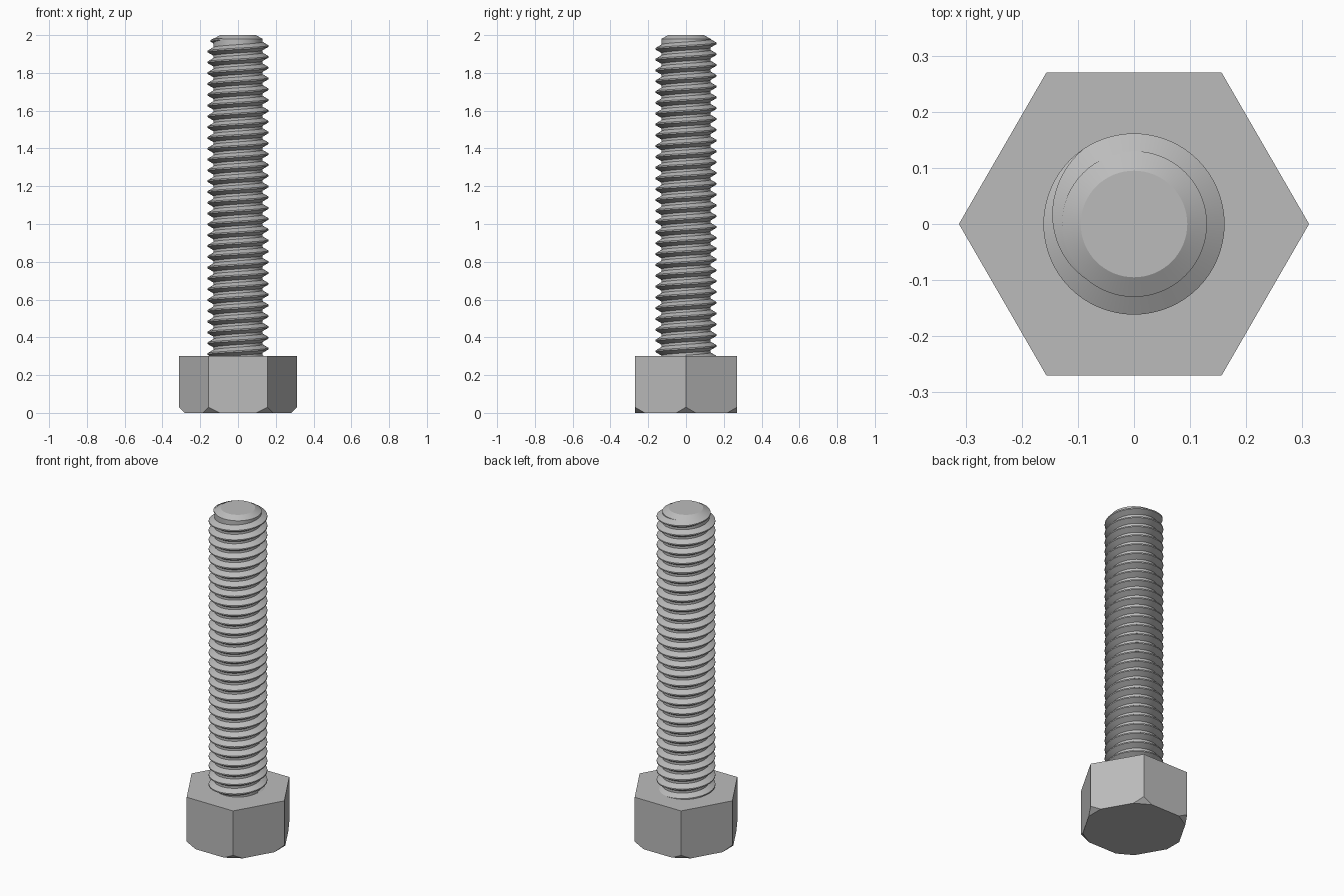
import bpy
import bmesh
from math import cos, sin, pi, radians
from mathutils import Vector

SEG = 64               # steps per turn
ROOT, CREST = 0.13, 0.162
PITCH = 0.0572
HEAD_R, HEAD_H = 0.312, 0.3
TURNS = 29

if "Cube" in bpy.data.objects:
    bpy.data.objects.remove(bpy.data.objects["Cube"], do_unlink=True)

steel = bpy.data.materials.new("steel_grey")
steel.use_nodes = True
colour = (0.5, 0.5, 0.5, 1)
steel.diffuse_color = colour
steel.node_tree.nodes["Principled BSDF"].inputs["Base Color"].default_value = colour


def finish(name, bm, smooth=True):
    bmesh.ops.recalc_face_normals(bm, faces=bm.faces)
    mesh = bpy.data.meshes.new(name)
    bm.to_mesh(mesh)
    bm.free()
    mesh.materials.append(steel)
    obj = bpy.data.objects.new(name, mesh)
    bpy.context.collection.objects.link(obj)
    if smooth:
        bpy.ops.object.select_all(action="DESELECT")
        obj.select_set(True)
        bpy.context.view_layer.objects.active = obj
        bpy.ops.object.shade_smooth_by_angle(angle=radians(25))
    return obj


def bridge(bm, a, b):
    n = len(a)
    for i in range(n):
        bm.faces.new((a[i], a[(i + 1) % n], b[(i + 1) % n], b[i]))


# Hexagonal head, with a flat bevel across each bottom corner
bm = bmesh.new()
rings = [[bm.verts.new((HEAD_R * cos(i * pi / 3), HEAD_R * sin(i * pi / 3), z))
          for i in range(6)] for z in (0, HEAD_H)]
bridge(bm, *rings)
bm.faces.new(rings[0])
bm.faces.new(rings[1])
for i in range(6):
    out = Vector((cos(i * pi / 3), sin(i * pi / 3), 0))
    cut = bmesh.ops.bisect_plane(
        bm, geom=bm.verts[:] + bm.edges[:] + bm.faces[:],
        plane_co=out * HEAD_R + Vector((0, 0, 0.03)),
        plane_no=out - Vector((0, 0, 1)), clear_outer=True)
    edges = [e for e in cut["geom_cut"] if isinstance(e, bmesh.types.BMEdge)]
    bmesh.ops.holes_fill(bm, edges=edges, sides=0)
finish("hex_head", bm, smooth=False)

# Plain core with a chamfered tip
bm = bmesh.new()
rings = [[bm.verts.new((r * cos(2 * pi * i / SEG), r * sin(2 * pi * i / SEG), z))
          for i in range(SEG)]
         for r, z in ((ROOT, HEAD_H - 0.05), (ROOT, 1.98), (0.095, 2.0))]
for lower, upper in zip(rings, rings[1:]):
    bridge(bm, lower, upper)
bm.faces.new(rings[0])
bm.faces.new(rings[-1])
finish("shank_core", bm)

# Right-handed thread ridge that fades out into the core near the tip
bm = bmesh.new()
start, end = -TURNS * SEG, round(SEG * 230 / 360)
fade = round(SEG * 105 / 360)
flat, depth = PITCH / 16, CREST - ROOT
previous = None
for step in range(start, end + 1):
    angle = 2 * pi * step / SEG
    z = 1.942 + PITCH * step / SEG
    height = depth * min(1, (end - step) / fade)
    slope = height * 0.58 + 0.001
    inner, outer = ROOT - 0.002, ROOT + height - 0.0005
    row = [bm.verts.new((r * cos(angle), r * sin(angle), z + dz))
           for r, dz in ((inner, -flat - slope), (outer, -flat),
                         (outer, flat), (inner, flat + slope))]
    if previous:
        bridge(bm, previous, row)
    else:
        bm.faces.new(row)
    previous = row
bm.faces.new(previous)
finish("screw_thread", bm)
